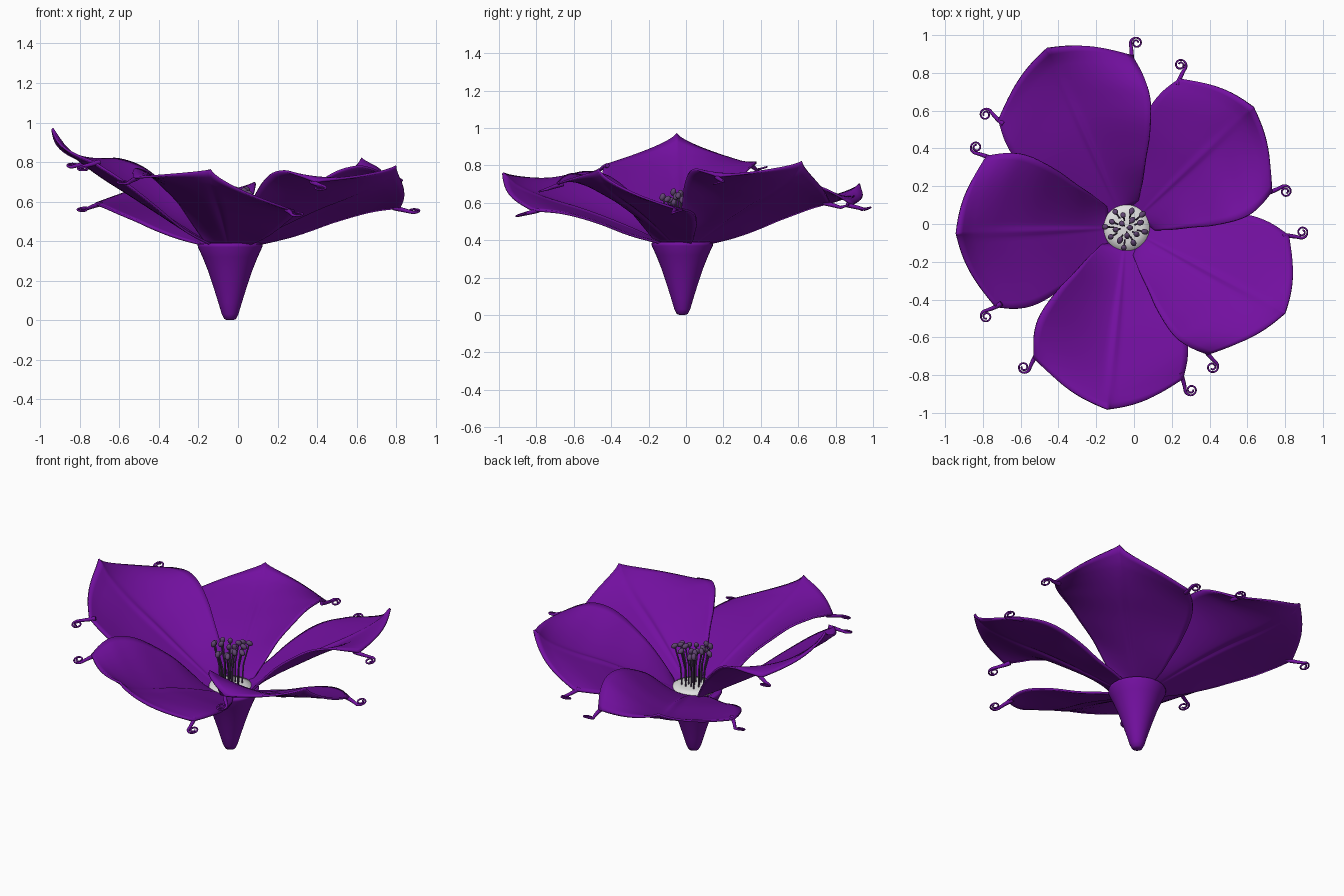
import bpy, bmesh, math, random
from mathutils import Vector, Matrix

if "Cube" in bpy.data.objects:
    bpy.data.objects.remove(bpy.data.objects["Cube"])
random.seed(4)
C = Vector((-0.04, -0.02, 0))


def material(name, rgb):
    m = bpy.data.materials.new(name)
    m.diffuse_color = (*rgb, 1)
    m.use_nodes = True
    m.node_tree.nodes["Principled BSDF"].inputs["Base Color"].default_value = m.diffuse_color
    return m


PURPLE = material("petal purple", (0.17, 0.005, 0.35))
WHITE = material("throat white", (0.75, 0.75, 0.75))
DUSK = material("stamen mauve", (0.12, 0.06, 0.17))


def add(name, bm, mat):
    bmesh.ops.recalc_face_normals(bm, faces=bm.faces)
    me = bpy.data.meshes.new(name)
    bm.to_mesh(me)
    bm.free()
    for p in me.polygons:
        p.use_smooth = True
    me.materials.append(mat)
    ob = bpy.data.objects.new(name, me)
    bpy.context.collection.objects.link(ob)
    return ob


def table(pts, u):
    """Smooth interpolation through (u, value) pairs (Catmull-Rom)."""
    for i in range(len(pts) - 1):
        if u <= pts[i + 1][0] or i == len(pts) - 2:
            x0, y0 = pts[i]
            x1, y1 = pts[i + 1]
            xa, ya = pts[max(i - 1, 0)]
            xb, yb = pts[min(i + 2, len(pts) - 1)]
            h = x1 - x0
            t = (u - x0) / h
            m0 = (y1 - ya) / (x1 - xa) * h
            m1 = (yb - y0) / (xb - x0) * h
            return ((2*t**3 - 3*t*t + 1) * y0 + (t**3 - 2*t*t + t) * m0
                    + (3*t*t - 2*t**3) * y1 + (t**3 - t*t) * m1)


def lathe(name, profile, mat, n=40):
    bm = bmesh.new()
    rings = []
    for r, z in profile:
        rings.append([bm.verts.new(C + Vector((r * math.cos(2*math.pi*i/n), r * math.sin(2*math.pi*i/n), z)))
                      for i in range(n)])
    for a, b in zip(rings, rings[1:]):
        for i in range(n):
            bm.faces.new((a[i], a[(i+1) % n], b[(i+1) % n], b[i]))
    bm.faces.new(rings[0])
    bm.faces.new(rings[-1])
    return add(name, bm, mat)


def tube(name, pts, radii, mat):
    cu = bpy.data.curves.new(name, 'CURVE')
    cu.dimensions = '3D'
    cu.bevel_depth = 1
    cu.bevel_resolution = 2
    cu.use_fill_caps = True
    sp = cu.splines.new('POLY')
    sp.points.add(len(pts) - 1)
    for p, co, r in zip(sp.points, pts, radii):
        p.co = (*co, 1)
        p.radius = r
    sp.use_smooth = True
    cu.materials.append(mat)
    ob = bpy.data.objects.new(name, cu)
    bpy.context.collection.objects.link(ob)
    return ob


WIDTH = [(0, .26), (.12, .43), (.27, .6), (.42, .78), (.65, .98), (.82, 1.03), (1, 1)]
RIB_Z = [(0, .38), (.25, .47), (.5, .55), (.75, .62), (.92, .69), (1, .76)]
CCW_Z = [(0, .38), (.25, .43), (.5, .5), (.75, .55), (1, .57)]
CW_Z = [(0, .38), (.1, .48), (.25, .6), (.5, .73), (.7, .765), (.85, .75), (1, .72)]

# tip, counter-clockwise corner, clockwise corner of every petal
PETALS = {
    "petal_back": ((-.46, .93, .70), (-.72, .55, .59), (-.01, .89, .59)),
    "petal_back_right": ((.63, .62, .82), (.24, .77, .60), (.73, .17, .74)),
    "petal_front_right": ((.80, -.47, .78), (.82, -.06, .57), (.39, -.69, .70)),
    "petal_front": ((-.14, -.98, .76), (.26, -.82, .56), (-.53, -.71, .72)),
    "petal_left": ((-.94, -.05, .97), (-.73, -.44, .80), (-.78, .36, .80)),
}


def petal(name, tip, ccw, cw):
    tip, ccw, cw = (Vector(p) for p in (tip, ccw, cw))
    axis = Vector((tip.x - C.x, tip.y - C.y, 0)).normalized()
    side = Vector((-axis.y, axis.x, 0))          # towards the ccw corner
    a0, NU, NV = .09, 28, 17
    bm = bmesh.new()
    grid = []
    for i in range(NU + 1):
        u = i / NU
        row = []
        for j in range(-NV, NV + 1):
            v = abs(j / NV) ** 1.4
            corner, edge = (ccw, CCW_Z) if j > 0 else (cw, CW_Z)
            ta, ca = (tip - C).dot(axis), (corner - C).dot(axis)
            cl = (corner - C).dot(side)
            bow = .035 * math.sin(math.pi * v)
            along = a0 + (ta + (ca - ta) * v + bow - a0) * u
            lat = cl * v * table(WIDTH, u)
            zr = table(RIB_Z, u) + (tip.z - .76) * u ** 1.5
            ze = table(edge, u) + (corner.z - edge[-1][1]) * u ** 1.5
            p = 1.4 - .7 * u ** 4
            z = zr + (ze - zr) * v ** p
            z += .012 * math.exp(-(v / .05) ** 2) * math.sin(math.pi * u)
            co = C + axis * along + side * lat
            row.append(bm.verts.new((co.x, co.y, z)))
        grid.append(row)
    for a, b in zip(grid, grid[1:]):
        for j in range(2 * NV):
            bm.faces.new((a[j], a[j+1], b[j+1], b[j]))
    ob = add(name, bm, PURPLE)
    m = ob.modifiers.new("thickness", 'SOLIDIFY')
    m.thickness = .012
    m.offset = 0
    # curled tendrils on both corners
    for corner, s, tag in ((ccw, 1, "a"), (cw, -1, "b")):
        head = math.atan2(axis.y, axis.x) + s * math.radians(32)
        d = Vector((math.cos(head), math.sin(head), 0))
        pos = corner - d * .035
        pts, radii = [pos.copy()], [.013]
        n = 46
        for k in range(n):
            t = k / n
            if k < 8:
                step = .0125
                head -= s * .04
            else:
                q = (k - 8) / (n - 8)
                rad = .031 - .021 * q
                step = rad * .25
                head += s * .25
            pos = pos + Vector((math.cos(head), math.sin(head), -.25 if k < 8 else .3 * math.sin(head))) * step
            pts.append(pos.copy())
            radii.append(max(.005, .013 - .03 * t))
        tube(name + "_tendril_" + tag, pts, radii, PURPLE)


for name, pts in PETALS.items():
    petal(name, *pts)

# funnel shaped flower base
lathe("flower_tube", [(.015, .0), (.03, .006), (.042, .03), (.06, .09), (.085, .17), (.112, .25),
                      (.14, .32), (.163, .37), (.165, .385), (.15, .39), (.12, .38)], PURPLE)
# pale throat
lathe("throat", [(.125, .385), (.12, .405), (.08, .412), (.03, .418)], WHITE)

# stamens: thin filaments with oval anthers
N = 18
for i in range(N):
    a = i * 2.4
    f = math.sqrt((i + .5) / N)
    d = Vector((math.cos(a), math.sin(a), 0))
    base = C + d * .07 * f + Vector((0, 0, .405))
    top = C + d * .115 * f + Vector((0, 0, random.uniform(.6, .665)))
    mid = (base + top) / 2 - d * .012
    tube(f"filament_{i}", [base, mid, top], [.0045] * 3, DUSK)
    bm = bmesh.new()
    rot = Matrix.Rotation(random.uniform(.3, 1.2), 4, d.cross(Vector((0, 0, 1))))
    bmesh.ops.create_uvsphere(bm, u_segments=10, v_segments=8, radius=.015,
                              matrix=Matrix.Translation(top) @ rot @ Matrix.Diagonal((1, 1, 1.4, 1)))
    add(f"anther_{i}", bm, DUSK)
